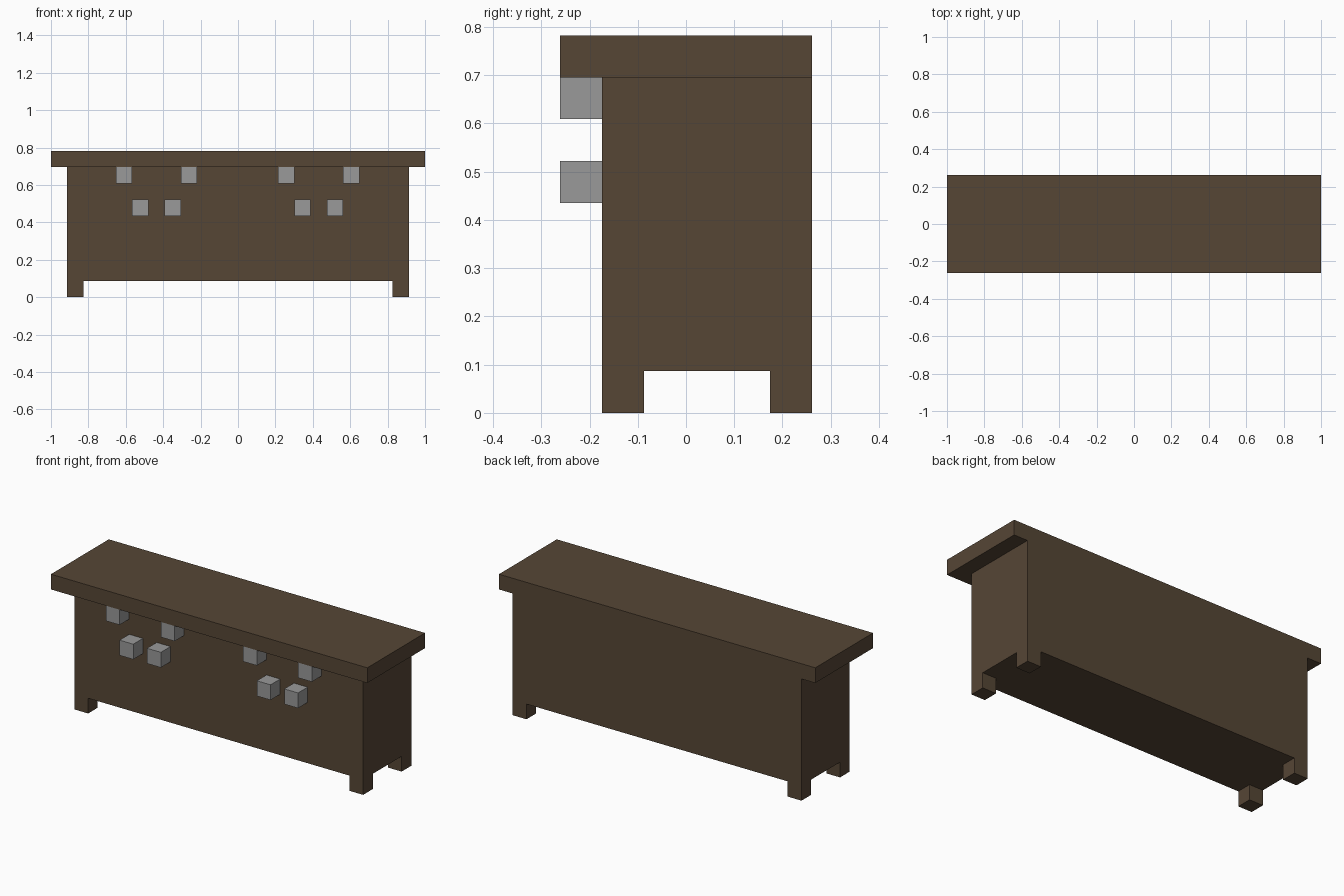
import bpy

cube = bpy.data.objects.get("Cube")
if cube:
    bpy.data.objects.remove(cube, do_unlink=True)

U = 2 / 23  # module that every part is sized by


def make_material(name, rgb):
    mat = bpy.data.materials.new(name)
    mat.use_nodes = True
    color = (*rgb, 1)
    mat.diffuse_color = color
    mat.node_tree.nodes["Principled BSDF"].inputs["Base Color"].default_value = color
    return mat


def box(name, center, size, mat):
    """Box with its centre and size given in world units."""
    bpy.ops.mesh.primitive_cube_add(size=1, location=center)
    obj = bpy.context.object
    obj.name = name
    obj.scale = size
    bpy.ops.object.transform_apply(location=False, rotation=False, scale=True)
    obj.data.materials.append(mat)
    return obj


wood = make_material("dark brown wood", (0.093, 0.061, 0.036))
metal = make_material("grey metal", (0.319, 0.319, 0.319))

# Cabinet body and overhanging top, flush at the back
box("cabinet_body", (0, U / 2, 4.5 * U), (21 * U, 5 * U, 7 * U), wood)
box("counter_top", (0, 0, 8.5 * U), (23 * U, 6 * U, U), wood)

# Square feet under the corners
for side, x in (("right", -10), ("left", 10)):
    for end, y in (("front", -1.5), ("back", 2.5)):
        box(f"{end}_{side}_foot", (x * U, y * U, U / 2), (U, U, U), wood)

# Handles: a wide pair above a narrow pair on each side of the front
for side, middle in (("right", -0.436), ("left", 0.432)):
    for row, spread, z in (("upper", 2, 7.5), ("lower", 1, 5.5)):
        for place, sign in (("a", -1), ("b", 1)):
            box(f"{row}_{side}_handle_{place}",
                (middle + sign * spread * U, -2.5 * U, z * U), (U, U, U), metal)
